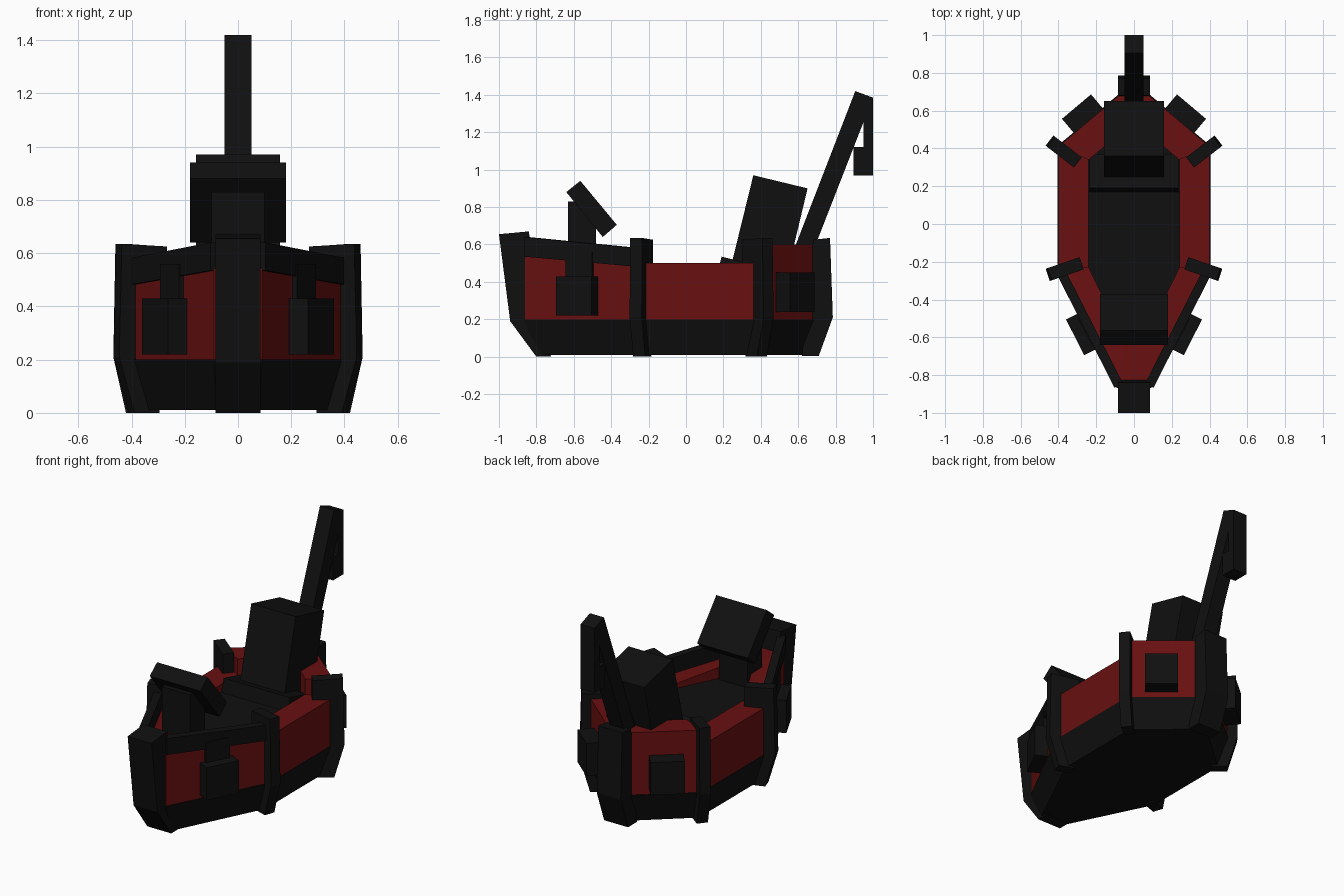
import bpy, bmesh
from mathutils import Vector

if "Cube" in bpy.data.objects:
    bpy.data.objects.remove(bpy.data.objects["Cube"])


def material(name, rgb):
    m = bpy.data.materials.new(name)
    m.use_nodes = True
    m.diffuse_color = (*rgb, 1)
    m.node_tree.nodes["Principled BSDF"].inputs["Base Color"].default_value = (*rgb, 1)
    return m


BLACK = material("black", (0.005, 0.005, 0.005))
RED = material("dark red", (0.14, 0.005, 0.005))


def loft(name, lower, upper, mat):
    """Closed solid between two matching loops of points."""
    bm = bmesh.new()
    a = [bm.verts.new(p) for p in lower]
    b = [bm.verts.new(p) for p in upper]
    bm.faces.new(a)
    bm.faces.new(b)
    for i in range(len(a)):
        j = (i + 1) % len(a)
        bm.faces.new((a[i], a[j], b[j], b[i]))
    bmesh.ops.recalc_face_normals(bm, faces=bm.faces)
    mesh = bpy.data.meshes.new(name)
    bm.to_mesh(mesh)
    bm.free()
    mesh.materials.append(mat)
    obj = bpy.data.objects.new(name, mesh)
    bpy.context.collection.objects.link(obj)
    return obj


def side_profile(name, pts, half, mat=BLACK):
    """Extrude a (y, z) profile across the width."""
    return loft(name, [(-half, y, z) for y, z in pts], [(half, y, z) for y, z in pts], mat)


def wall_box(name, start, end, t0, t1, out, inner, z0, z1, mat=BLACK):
    """Box lying along a wall line; z values are (start, end) pairs."""
    a, b = Vector(start), Vector(end)
    n = Vector((b.y - a.y, a.x - b.x)).normalized()
    p, q = a.lerp(b, t0), a.lerp(b, t1)
    foot = [p + n * out, q + n * out, q - n * inner, p - n * inner]
    lo = [z0[0], z0[1], z0[1], z0[0]]
    hi = [z1[0], z1[1], z1[1], z1[0]]
    return loft(name, [(*v, z) for v, z in zip(foot, lo)],
                [(*v, z) for v, z in zip(foot, hi)], mat)


# Half outlines of the hull, bow to stern
OUTER = [(0.09, -0.86), (0.40, -0.25), (0.40, 0.41), (0.08, 0.68)]
INNER = [(0.05, -0.62), (0.24, -0.23), (0.24, 0.34), (0.05, 0.50)]


def ring(half, z, sx=1.0, sy=1.0):
    full = half + [(-x, y) for x, y in reversed(half)]
    return [(x * sx, y * sy, z) for x, y in full]


# Lower hull and deck
loft("lower_hull", ring(OUTER, 0.01, 0.88, 0.91), ring(OUTER, 0.20, 1.01, 1.01), BLACK)
loft("deck", ring(INNER, 0.19, 1.02, 1.02), ring(INNER, 0.45, 1.02, 1.02), BLACK)

# Red bulwark panels: bow, middle and stern on each side
TOPS = [("bow", 0.54, 0.48), ("middle", 0.50, 0.50), ("stern", 0.60, 0.60)]
for s, side in ((1, "left"), (-1, "right")):
    for i, (part, za, zb) in enumerate(TOPS):
        foot = [OUTER[i], OUTER[i + 1], INNER[i + 1], INNER[i]]
        loft(f"{part}_panel_{side}", [(x * s, y, 0.19) for x, y in foot],
             [(x * s, y, z) for (x, y), z in zip(foot, (za, zb, zb, za))], RED)

# Red fillers behind the end posts
for part, k, z in (("bow", 0, 0.54), ("stern", 3, 0.60)):
    foot = [OUTER[k], INNER[k]]
    foot += [(-x, y) for x, y in reversed(foot)]
    loft(f"{part}_filler", [(x, y, 0.19) for x, y in foot], [(x, y, z) for x, y in foot], RED)

# End posts
side_profile("stem_post", [(-0.80, 0), (-0.94, 0.19), (-1.0, 0.655), (-0.84, 0.67),
                           (-0.82, 0.50), (-0.82, 0.19), (-0.72, 0)], 0.085)
side_profile("stern_post", [(0.71, 0.005), (0.785, 0.21), (0.77, 0.635), (0.68, 0.625),
                            (0.64, 0.2), (0.62, 0.005)], 0.085)

# Bent ribs at the hull corners
RIB = [(0.0, 0), (0.06, 0.21), (0.05, 0.635), (-0.13, 0.625), (-0.13, 0.44), (-0.08, 0.2), (-0.10, 0)]


def rib(name, anchor, direction, half):
    d = Vector(direction).normalized()
    n = Vector((-d.y, d.x)) * half
    base = [(Vector(anchor) + d * r, z) for r, z in RIB]
    loft(name, [(*(p - n), z) for p, z in base], [(*(p + n), z) for p, z in base], BLACK)


for s, side in ((1, "left"), (-1, "right")):
    rib(f"front_rib_{side}", (0.40 * s, -0.25), (0.94 * s, -0.32), 0.034)
    rib(f"rear_rib_{side}", (0.40 * s, 0.405), (0.78 * s, 0.60), 0.034)

    # Bow rail, gun ports and the strap above the front port
    bow = [(x * s, y) for x, y in OUTER[:2]]
    stern = [(x * s, y) for x, y in OUTER[2:]]
    wall_box(f"bow_rail_{side}", *bow, 0, 1, 0.015 * s, 0.035 * s, (0.535, 0.48), (0.64, 0.58))
    wall_box(f"front_port_{side}", *bow, 0.33, 0.64, 0.08 * s, 0.03 * s, (0.22, 0.22), (0.43, 0.43))
    wall_box(f"front_strap_{side}", *bow, 0.37, 0.60, 0.02 * s, 0.03 * s, (0.42, 0.42), (0.56, 0.56))
    wall_box(f"rear_port_{side}", *stern, 0.26, 0.74, 0.10 * s, 0.03 * s, (0.24, 0.24), (0.45, 0.45))

# Steering console on its column
side_profile("console_column", [(-0.63, 0.4), (-0.63, 0.83), (-0.48, 0.83), (-0.48, 0.4)], 0.10)
side_profile("console_board", [(-0.64, 0.88), (-0.565, 0.94), (-0.37, 0.705), (-0.445, 0.64)], 0.18)

# Leaning cabin with base plate
side_profile("cabin", [(0.36, 0.97), (0.65, 0.90), (0.54, 0.44), (0.23, 0.44)], 0.158)
side_profile("cabin_base", [(0.19, 0.535), (0.37, 0.49), (0.36, 0.42), (0.165, 0.43)], 0.235)

# Crane arm, hanging line and hook block
side_profile("crane_arm", [(0.58, 0.58), (0.905, 1.42), (1.0, 1.385), (0.67, 0.54)], 0.05)
side_profile("crane_line", [(0.95, 0.97), (0.95, 1.36), (1.0, 1.385), (1.0, 0.97)], 0.05)
side_profile("hook_block", [(0.895, 0.97), (0.895, 1.12), (1.0, 1.12), (1.0, 0.97)], 0.05)
